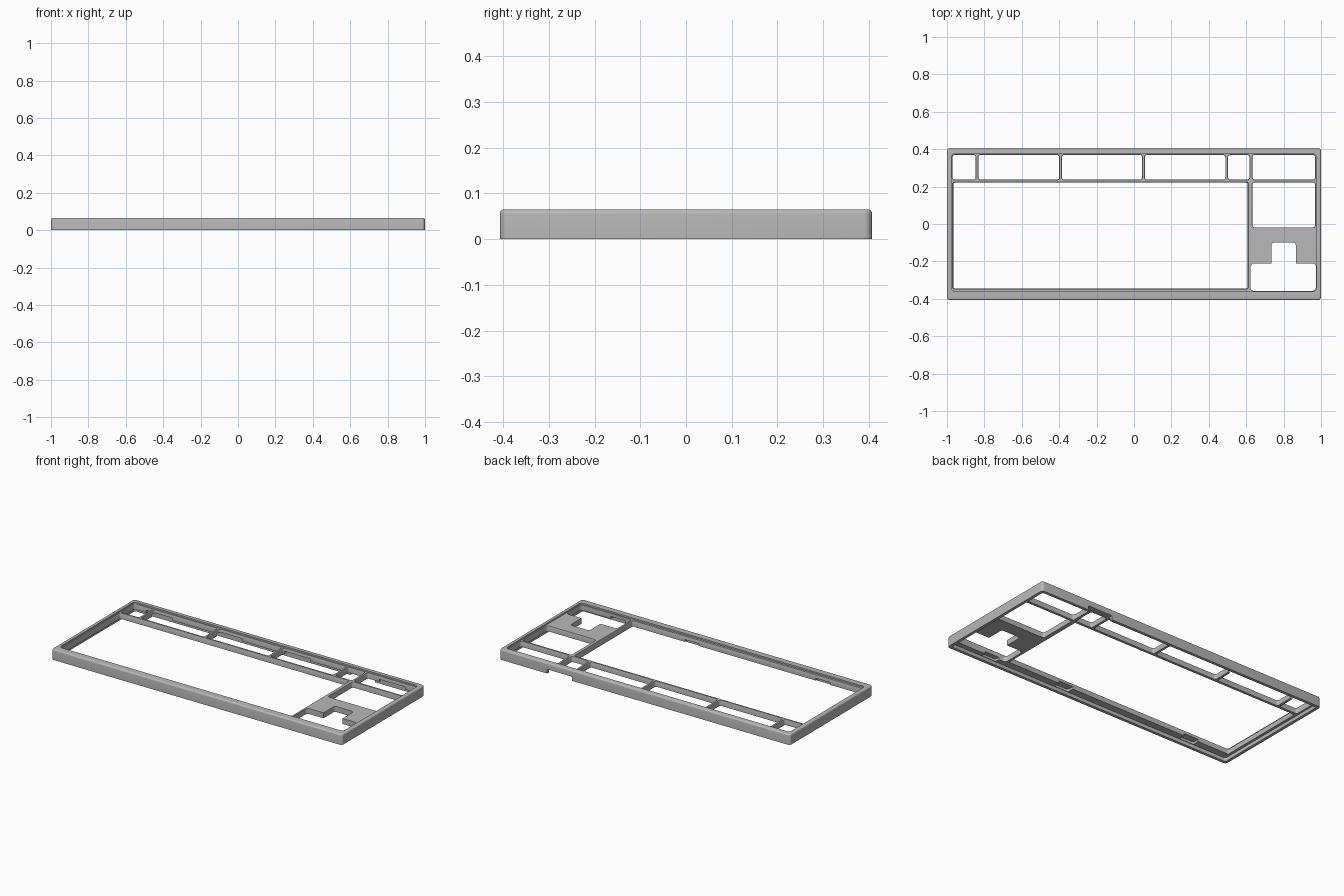
import bpy, bmesh
from math import sin, cos, pi

cube = bpy.data.objects.get("Cube")
if cube:
    bpy.data.objects.remove(cube, do_unlink=True)

grey = bpy.data.materials.new("satin_grey")
grey.use_nodes = True
tone = (0.48, 0.48, 0.48, 1)
grey.diffuse_color = tone
grey.node_tree.nodes["Principled BSDF"].inputs["Base Color"].default_value = tone


def ring(bm, box, radius, grow, z, steps=5):
    """Rounded rectangle loop of vertices."""
    x0, x1, y0, y1 = box
    corners = [(x1 - radius, y1 - radius), (x0 + radius, y1 - radius),
               (x0 + radius, y0 + radius), (x1 - radius, y0 + radius)]
    verts = []
    for i, (cx, cy) in enumerate(corners):
        for s in range(steps + 1):
            a = (i + s / steps) * pi / 2
            r = radius + grow
            verts.append(bm.verts.new((cx + r * cos(a), cy + r * sin(a), z)))
    return verts


def prism(name, box, radius, levels):
    """Stack of rounded rectangles; each level is (height, outward growth)."""
    bm = bmesh.new()
    rings = [ring(bm, box, radius, grow, z) for z, grow in levels]
    n = len(rings[0])
    bm.faces.new(rings[0][::-1])
    bm.faces.new(rings[-1])
    for low, high in zip(rings, rings[1:]):
        for i in range(n):
            j = (i + 1) % n
            bm.faces.new((low[i], low[j], high[j], high[i]))
    mesh = bpy.data.meshes.new(name)
    bm.to_mesh(mesh)
    bm.free()
    mesh.materials.append(grey)
    obj = bpy.data.objects.new(name, mesh)
    bpy.context.collection.objects.link(obj)
    return obj


# Outer shell with a rounded top edge
H, B = 0.065, 0.009
edge = [(H - B + B * sin(a), B * cos(a) - B) for a in (i * pi / 8 for i in range(5))]
frame = prism("keyboard_frame", (-1, 1, -0.407, 0.407), 0.018, [(0, 0)] + edge)
bpy.context.view_layer.objects.active = frame
frame.select_set(True)


def cut(box, radius, levels):
    tool = prism("cutter", box, radius, levels)
    tool.hide_render = True
    mod = frame.modifiers.new("cut", 'BOOLEAN')
    mod.operation = 'DIFFERENCE'
    mod.solver = 'EXACT'
    mod.object = tool
    bpy.ops.object.modifier_apply(modifier=mod.name)
    bpy.data.objects.remove(tool, do_unlink=True)


# Sunken top area inside the rim, and hollow underside
cut((-0.976, 0.976, -0.362, 0.376), 0.02, [(0.056, 0), (0.08, 0)])
cut((-0.982, 0.982, -0.389, 0.389), 0.012, [(-0.01, 0), (0.022, 0)])

# Function row windows
through = [(-0.02, 0), (0.05, 0), (0.062, 0.004)]
for x0, x1 in [(-0.97, -0.847), (-0.832, -0.4), (-0.385, 0.043),
               (0.058, 0.488), (0.503, 0.617), (0.633, 0.968)]:
    cut((x0, x1, 0.237, 0.369), 0.012, through)

# Main key window and navigation window
cut((-0.966, 0.608, -0.345, 0.221), 0.008, [(-0.02, 0), (0.04, 0), (0.065, 0.006)])
cut((0.633, 0.968, -0.018, 0.222), 0.012, through)

# Arrow key window: wide slot plus upper stem
straight = [(-0.03, 0), (0.09, 0)]
cut((0.622, 0.973, -0.358, -0.21), 0.022, straight)
cut((0.735, 0.865, -0.24, -0.1), 0.014, straight)

# Relief notches under the back rim and front rim
for x in (-0.8, -0.32, 0.15, 0.8):
    cut((x - 0.09, x + 0.09, 0.345, 0.386), 0.014, [(-0.015, 0), (0.037, 0)])
for x in (-0.7, 0.2, 0.72):
    cut((x - 0.05, x + 0.05, -0.386, -0.335), 0.012, [(-0.015, 0), (0.036, 0)])

# Cable opening in the back wall
cut((0.5, 0.67, 0.372, 0.43), 0.008, [(-0.015, 0), (0.026, 0)])

bpy.ops.object.shade_smooth_by_angle(angle=0.55)
